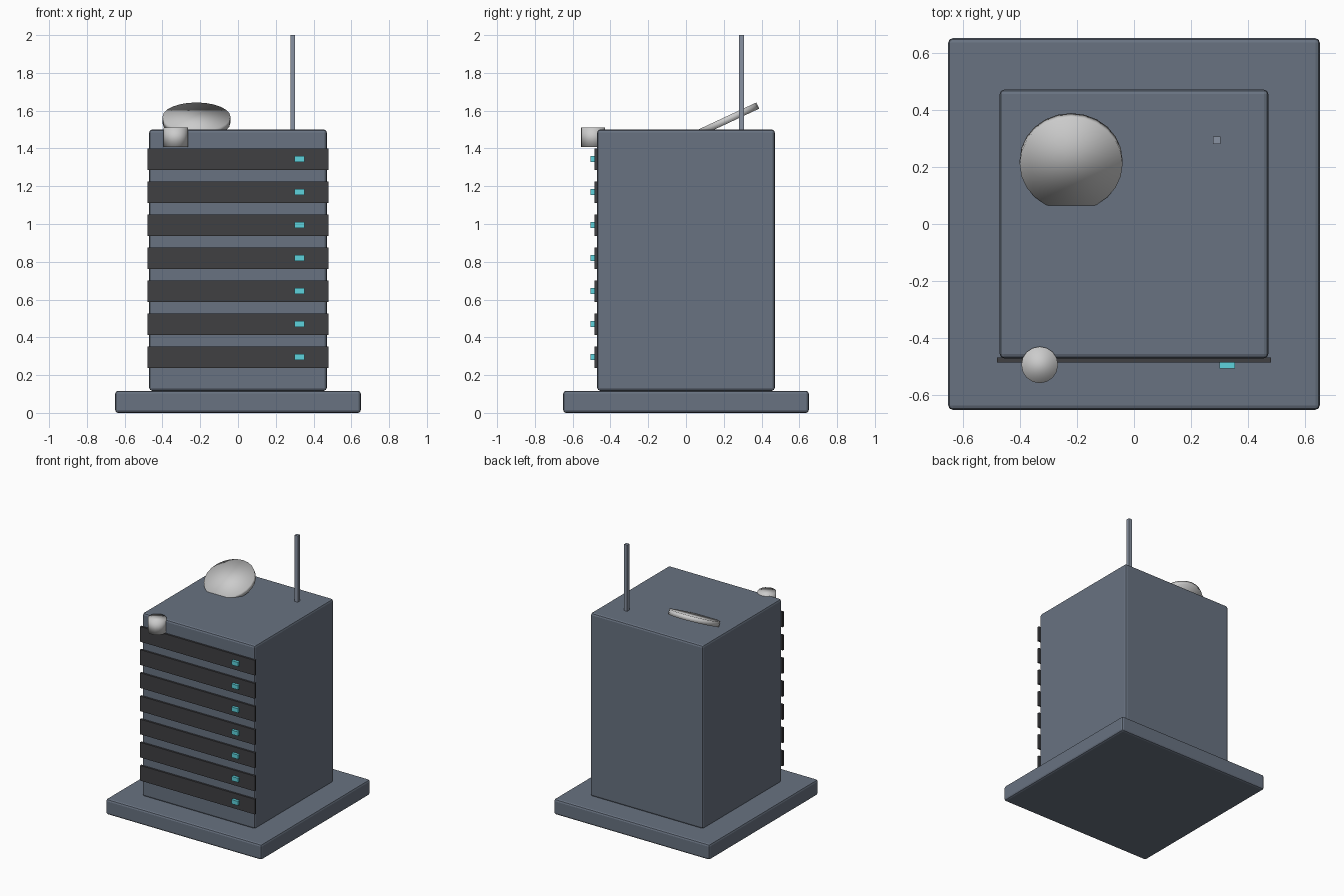
import bpy
from math import radians

if "Cube" in bpy.data.objects:
    bpy.data.objects.remove(bpy.data.objects["Cube"])


def material(name, rgb):
    m = bpy.data.materials.new(name)
    m.diffuse_color = (*rgb, 1)
    m.use_nodes = True
    m.node_tree.nodes["Principled BSDF"].inputs["Base Color"].default_value = m.diffuse_color
    return m


SLATE = material("slate", (0.14, 0.17, 0.22))
STEEL = material("steel", (0.25, 0.29, 0.36))
DARK = material("dark", (0.05, 0.05, 0.055))
CYAN = material("cyan", (0.11, 0.65, 0.72))


def box(name, lo, hi, mat, bevel=0):
    """Box between two corners, with an optional rounded edge."""
    bpy.ops.mesh.primitive_cube_add(size=1, location=[(a + b) / 2 for a, b in zip(lo, hi)])
    ob = bpy.context.object
    ob.name = name
    ob.scale = [b - a for a, b in zip(lo, hi)]
    bpy.ops.object.transform_apply(location=False, rotation=False, scale=True)
    ob.data.materials.append(mat)
    if bevel:
        mod = ob.modifiers.new("bevel", "BEVEL")
        mod.width = bevel
        mod.segments = 2
    return ob


def disc(name, sides, radius, depth, loc, tilt=0):
    """Cylinder with soft shading across its rim."""
    bpy.ops.mesh.primitive_cylinder_add(vertices=sides, radius=radius, depth=depth,
                                        location=loc, rotation=(radians(tilt), 0, 0))
    bpy.context.object.name = name
    bpy.ops.object.shade_smooth()


# Plinth and cabinet
box("base_plate", (-0.65, -0.65, 0), (0.65, 0.65, 0.117), SLATE, 0.015)
box("cabinet", (-0.47, -0.47, 0.117), (0.47, 0.47, 1.5), SLATE, 0.015)

# Rack panels, each with an indicator light
for i in range(7):
    z = 0.295 + i * 0.1747
    box(f"panel_{i + 1}", (-0.479, -0.484, z - 0.057), (0.479, -0.468, z + 0.057), DARK)
    box(f"light_{i + 1}", (0.299, -0.505, z - 0.016), (0.353, -0.484, z + 0.016), CYAN)

# Roof equipment: mast, tilted dish, corner sensor
box("mast", (0.277, 0.28, 1.49), (0.303, 0.306, 2.0), STEEL)
disc("dish", 24, 0.18, 0.036, (-0.22, 0.217, 1.551), 25)
disc("sensor", 16, 0.064, 0.102, (-0.33, -0.493, 1.459))
